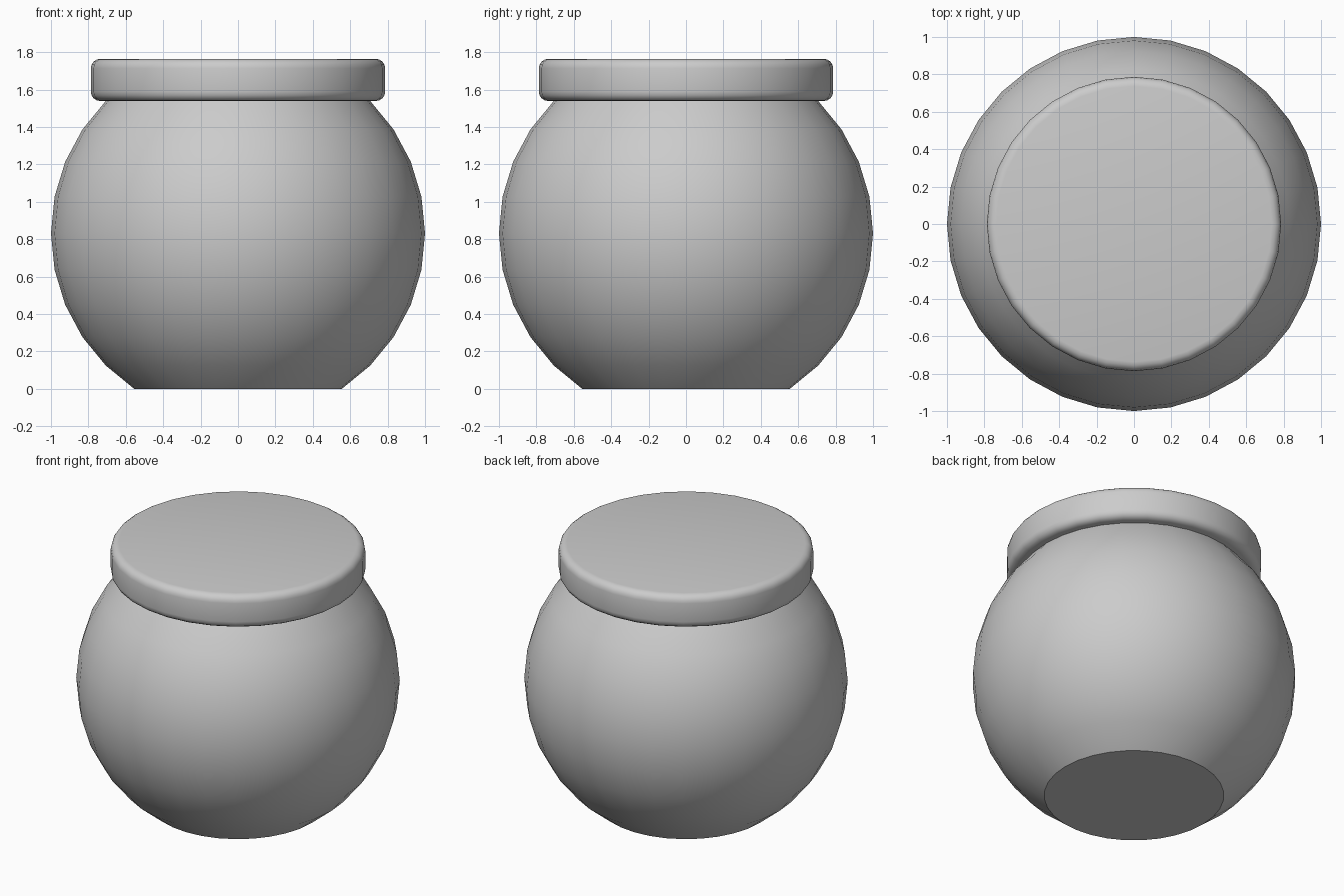
import bpy, bmesh, math

if "Cube" in bpy.data.objects:
    bpy.data.objects.remove(bpy.data.objects["Cube"])

SEGMENTS = 32
STEP = math.pi / 16
CENTRE_Z = math.sin(5 * STEP)      # the base is cut along a sphere ring
RIM_Z = CENTRE_Z + math.sin(4 * STEP)


def lathe(name, profile):
    """Spin a (radius, z) profile around z and cap both ends."""
    bm = bmesh.new()
    rings = []
    for r, z in profile:
        rings.append([bm.verts.new((r * math.cos(a), r * math.sin(a), z))
                      for a in (2 * math.pi * i / SEGMENTS for i in range(SEGMENTS))])
    for low, high in zip(rings, rings[1:]):
        for i in range(SEGMENTS):
            j = (i + 1) % SEGMENTS
            bm.faces.new((low[i], low[j], high[j], high[i]))
    bm.faces.new(rings[0][::-1])
    bm.faces.new(rings[-1])
    mesh = bpy.data.meshes.new(name)
    bm.to_mesh(mesh)
    bm.free()
    obj = bpy.data.objects.new(name, mesh)
    bpy.context.collection.objects.link(obj)
    bpy.ops.object.select_all(action='DESELECT')
    obj.select_set(True)
    bpy.context.view_layer.objects.active = obj
    bpy.ops.object.shade_smooth_by_angle(angle=math.radians(35))
    return obj


# Round jar body: a sphere cut flat at the base and at the rim
lathe("jar_body", [(math.cos(k * STEP), CENTRE_Z + math.sin(k * STEP))
                   for k in range(-5, 5)])

# Lid: a disc with rounded top and bottom edges
LID_R, LID_TOP, ROUND = 0.787, 1.764, 0.05
arc = [i * math.pi / 8 for i in range(5)]
lower = [(LID_R - ROUND + ROUND * math.sin(a), RIM_Z + ROUND - ROUND * math.cos(a))
         for a in arc]
upper = [(LID_R - ROUND + ROUND * math.cos(a), LID_TOP - ROUND + ROUND * math.sin(a))
         for a in arc]
lathe("lid", lower + upper)
